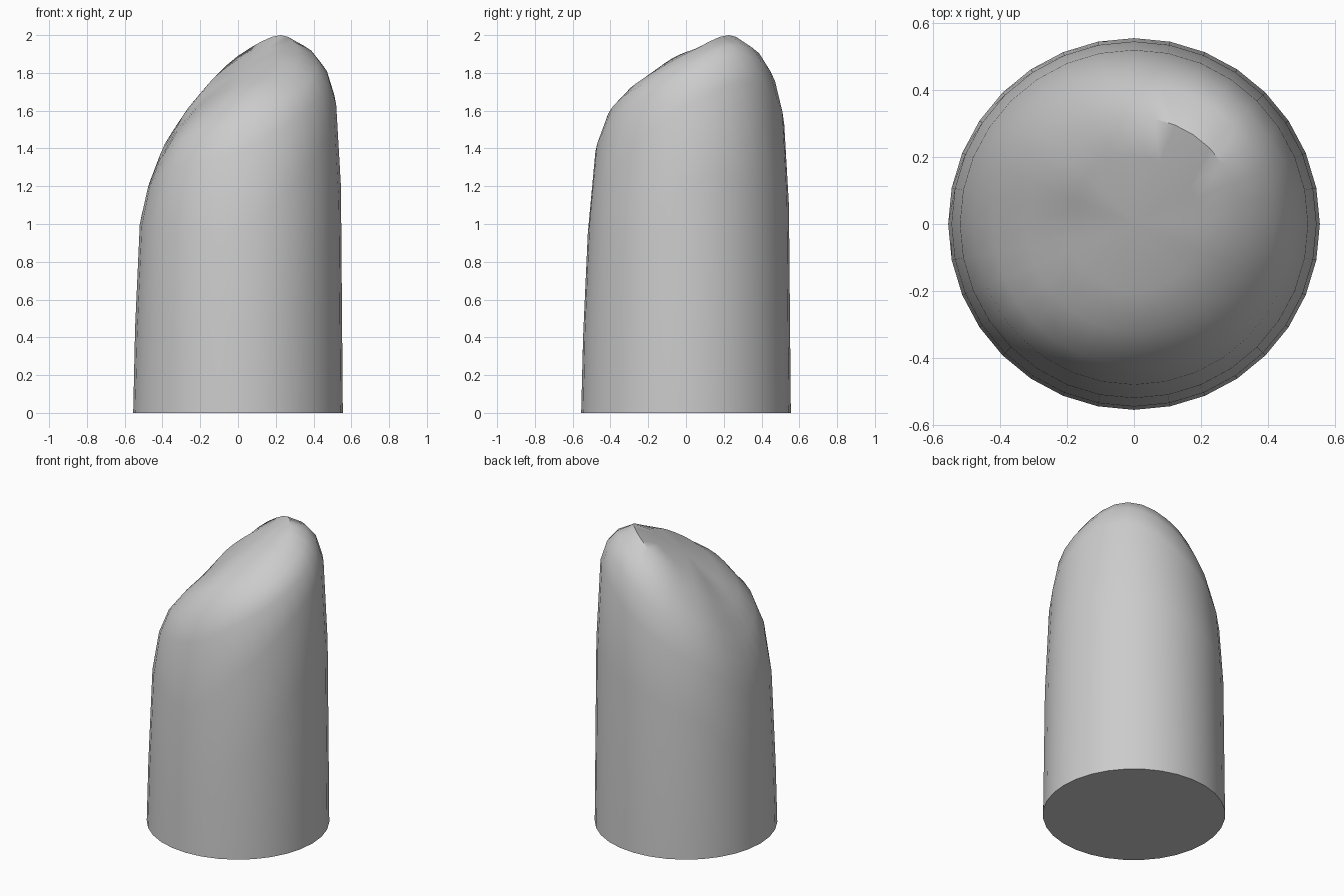
import bpy, bmesh, math

if "Cube" in bpy.data.objects:
    bpy.data.objects.remove(bpy.data.objects["Cube"])

SEG = 32
# Ring radii from the crown outwards and down to the foot
RADII = [0.20, 0.32, 0.42, 0.48, 0.52, 0.545]
# Heights on those rings for eight directions, from +x anticlockwise
HEIGHTS = [
    [1.91, 1.90, 1.85, 1.77, 1.63, 1.20],
    [1.93, 2.00, 1.95, 1.88, 1.75, 1.20],
    [1.87, 1.89, 1.81, 1.70, 1.53, 1.10],
    [1.76, 1.66, 1.55, 1.42, 1.27, 0.90],
    [1.65, 1.51, 1.34, 1.18, 1.00, 0.45],
    [1.66, 1.56, 1.45, 1.30, 1.02, 0.40],
    [1.74, 1.67, 1.55, 1.38, 0.95, 0.40],
    [1.83, 1.77, 1.70, 1.59, 1.30, 0.70],
]


def height(ring, turn):
    """Periodic smooth interpolation between the eight profiles."""
    i, f = int(turn * 8), (turn * 8) % 1
    a, b, c, d = (HEIGHTS[(i + k) % 8][ring] for k in (-1, 0, 1, 2))
    z = 0.5 * (2 * b + (c - a) * f + (2 * a - 5 * b + 4 * c - d) * f * f
               + (3 * b - a - 3 * c + d) * f ** 3)
    return min(z, 2.0)


bm = bmesh.new()


def add_ring(radius, z_of):
    return [bm.verts.new((radius * math.cos(math.tau * s / SEG),
                          radius * math.sin(math.tau * s / SEG),
                          z_of(s / SEG))) for s in range(SEG)]


# Slanted crown and sides
rings = [add_ring(r, lambda t, k=k: height(k, t)) for k, r in enumerate(RADII)]
rings.append(add_ring(0.555, lambda t: 0.0))
centre = bm.verts.new((0, 0, 1.80))
for s in range(SEG):
    n = (s + 1) % SEG
    bm.faces.new((centre, rings[0][s], rings[0][n]))
    for upper, lower in zip(rings, rings[1:]):
        bm.faces.new((upper[s], lower[s], lower[n], upper[n]))

# Flat underside
bm.faces.new(rings[-1][::-1])
bmesh.ops.recalc_face_normals(bm, faces=bm.faces)

mesh = bpy.data.meshes.new("stone_pillar")
bm.to_mesh(mesh)
bm.free()
pillar = bpy.data.objects.new("stone_pillar", mesh)
bpy.context.collection.objects.link(pillar)
bpy.context.view_layer.objects.active = pillar
pillar.select_set(True)
bpy.ops.object.shade_smooth_by_angle(angle=math.radians(50))
